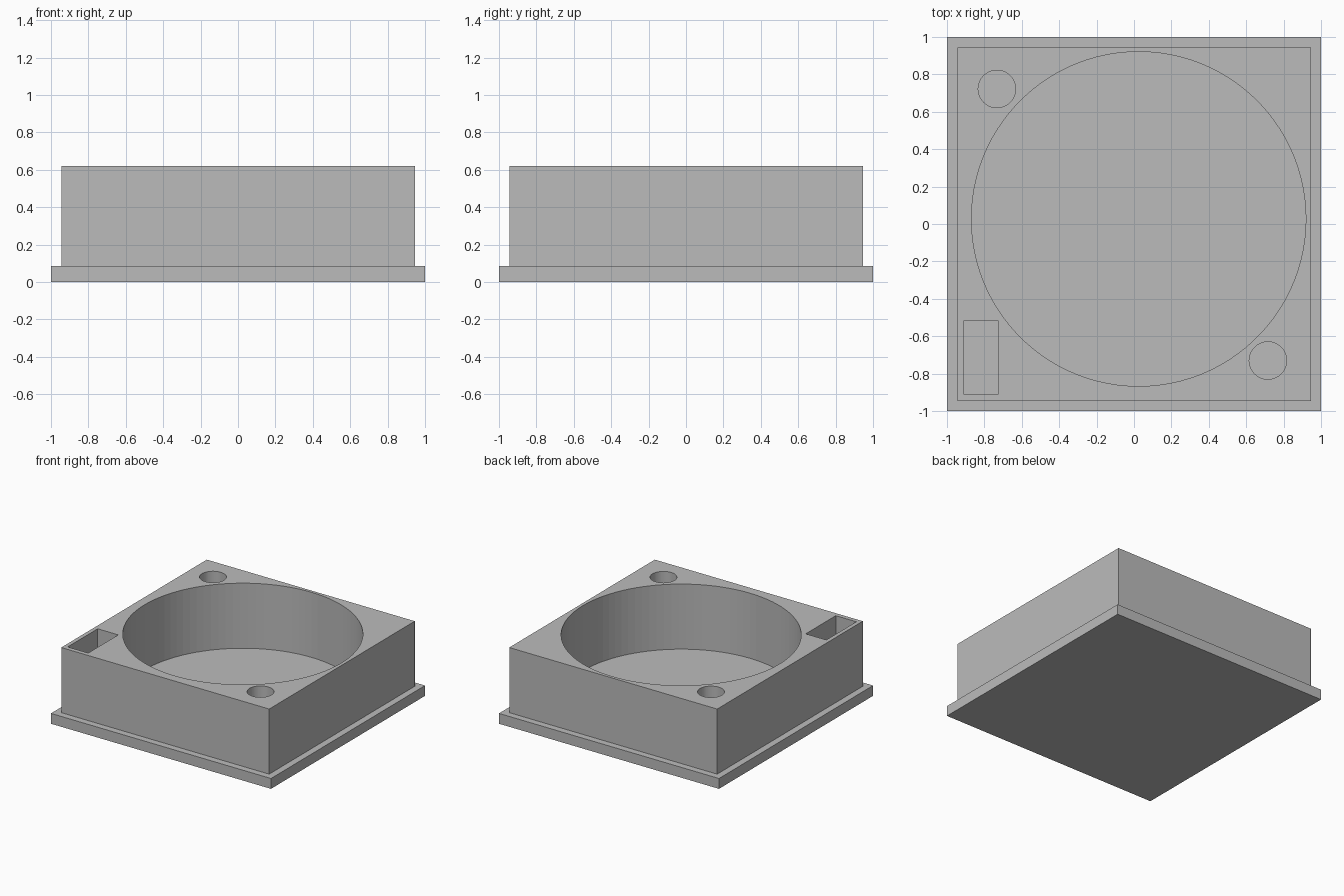
import bpy

# Remove the default cube
cube = bpy.data.objects.get("Cube")
if cube:
    bpy.data.objects.remove(cube, do_unlink=True)

PLATE_TOP = 0.085
BODY_TOP = 0.62

grey = bpy.data.materials.new("light grey")
grey.use_nodes = True
colour = (0.5, 0.5, 0.5, 1)
grey.diffuse_color = colour
grey.node_tree.nodes["Principled BSDF"].inputs["Base Color"].default_value = colour


def finish(name):
    obj = bpy.context.object
    obj.name = name
    obj.data.materials.append(grey)
    return obj


def box(name, x0, x1, y0, y1, z0, z1):
    centre = ((x0 + x1) / 2, (y0 + y1) / 2, (z0 + z1) / 2)
    bpy.ops.mesh.primitive_cube_add(size=1, location=centre)
    bpy.context.object.scale = (x1 - x0, y1 - y0, z1 - z0)
    bpy.ops.object.transform_apply(location=False, rotation=False, scale=True)
    return finish(name)


def round_cutter(name, x, y, radius, sides):
    # Taller than the body, so the hole opens down to the base plate
    bpy.ops.mesh.primitive_cylinder_add(
        vertices=sides, radius=radius, depth=2,
        location=(x, y, BODY_TOP / 2))
    return finish(name)


# Base plate and the block standing on it
box("base_plate", -1, 1, -1, 1, 0, PLATE_TOP)
body = box("body", -0.945, 0.945, -0.945, 0.945, PLATE_TOP, BODY_TOP)

# Openings through the block
cutters = [
    round_cutter("main_bore_cutter", 0.025, 0.027, 0.894, 100),
    round_cutter("back_hole_cutter", -0.733, 0.722, 0.1, 64),
    round_cutter("front_hole_cutter", 0.716, -0.73, 0.1, 64),
    box("corner_slot_cutter", -0.912, -0.725, -0.909, -0.519, -1, 1),
]
for cutter in cutters:
    cut = body.modifiers.new(cutter.name, "BOOLEAN")
    cut.operation = "DIFFERENCE"
    cut.solver = "EXACT"
    cut.object = cutter

# Bake the openings, then discard the cutters
bpy.ops.object.select_all(action="DESELECT")
bpy.context.view_layer.objects.active = body
body.select_set(True)
for cutter in cutters:
    bpy.ops.object.modifier_apply(modifier=cutter.name)
    bpy.data.objects.remove(cutter, do_unlink=True)
